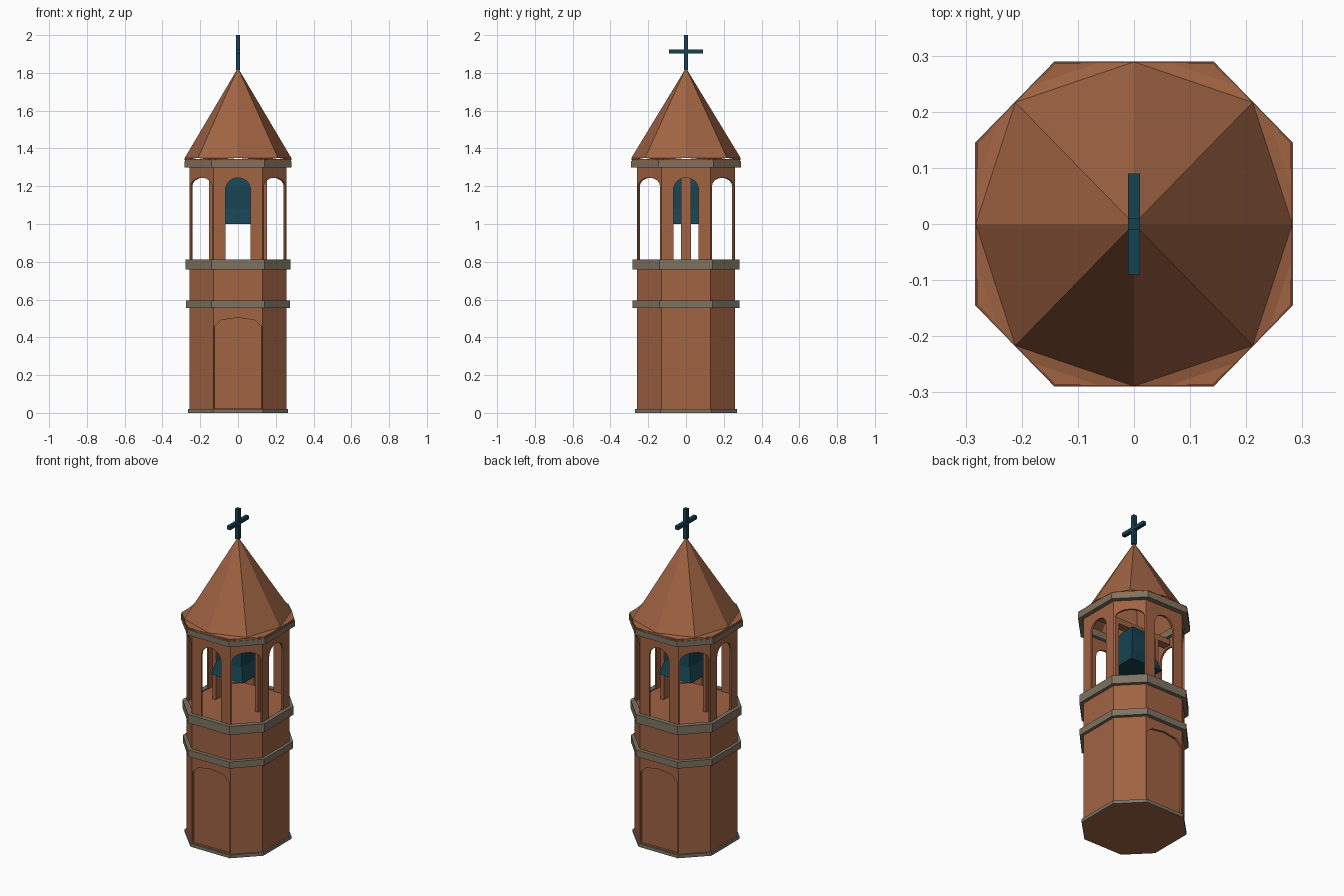
import bpy, bmesh, math
from mathutils import Vector

if "Cube" in bpy.data.objects:
    bpy.data.objects.remove(bpy.data.objects["Cube"])


def material(name, rgb):
    m = bpy.data.materials.new(name)
    m.diffuse_color = (*rgb, 1)
    m.use_nodes = True
    m.node_tree.nodes["Principled BSDF"].inputs["Base Color"].default_value = m.diffuse_color
    return m


BRICK = material("brick", (0.35, 0.125, 0.055))
STONE = material("stone", (0.21, 0.17, 0.12))
METAL = material("dark_metal", (0.008, 0.055, 0.08))


def finish(bm, name, mat, recalc=True):
    if recalc:
        bmesh.ops.recalc_face_normals(bm, faces=bm.faces)
    me = bpy.data.meshes.new(name)
    bm.to_mesh(me)
    bm.free()
    ob = bpy.data.objects.new(name, me)
    bpy.context.collection.objects.link(ob)
    me.materials.append(mat)
    return ob


def octagon(x, y, cx=None, cy=None):
    """Chamfered-square plan, counter-clockwise."""
    cx = cx or x * 0.5
    cy = cy or y * 0.5
    return [(x, -cy), (x, cy), (cx, y), (-cx, y), (-x, cy), (-x, -cy), (-cx, -y), (cx, -y)]


def box(name, lo, hi, mat):
    bm = bmesh.new()
    bmesh.ops.create_cube(bm, size=1)
    for v in bm.verts:
        v.co = [lo[i] + (v.co[i] + 0.5) * (hi[i] - lo[i]) for i in range(3)]
    return finish(bm, name, mat)


def slab(name, plan, z0, z1, mat):
    bm = bmesh.new()
    lo = [bm.verts.new((x, y, z0)) for x, y in plan]
    hi = [bm.verts.new((x, y, z1)) for x, y in plan]
    bm.faces.new(lo)
    bm.faces.new(hi)
    for i in range(len(plan)):
        j = (i + 1) % len(plan)
        bm.faces.new((lo[i], lo[j], hi[j], hi[i]))
    return finish(bm, name, mat)


def ring(name, outer, inner, z0, z1, mat):
    bm = bmesh.new()
    loops = [[bm.verts.new((x, y, z)) for x, y in p]
             for p, z in ((outer, z0), (outer, z1), (inner, z1), (inner, z0))]
    for k in range(4):
        a, b = loops[k], loops[(k + 1) % 4]
        for i in range(8):
            j = (i + 1) % 8
            bm.faces.new((a[i], a[j], b[j], b[i]))
    return finish(bm, name, mat)


def panel(name, p, q, z0, z1, hw=0, spring=0, top=0, n=8, t=0.012):
    """Wall panel from p to q with an optional arched opening, mitred to the inside."""
    p, q = Vector(p), Vector(q)
    mid, u = (p + q) / 2, (q - p).normalized()
    inward = Vector((-u.y, u.x))
    half = (q - p).length / 2
    out = [(-half, z0)]
    if hw:
        out.append((-hw, z0))
        for k in range(n + 1):
            a = math.pi * (1 - k / n)
            out.append((hw * math.cos(a), spring + (top - spring) * math.sin(a)))
        out.append((hw, z0))
    out += [(half, z0), (half, z1), (-half, z1)]
    bm = bmesh.new()

    def layer(d):
        vs = []
        for s, z in out:
            if abs(s) == half:
                s -= math.copysign(d * math.tan(math.pi / 8), s)
            w = mid + u * s + inward * d
            vs.append(bm.verts.new((w.x, w.y, z)))
        return vs
    a, b = layer(0), layer(t)
    caps = [bm.faces.new(a), bm.faces.new(b)]
    for i in range(len(a)):
        j = (i + 1) % len(a)
        bm.faces.new((a[i], a[j], b[j], b[i]))
    bmesh.ops.recalc_face_normals(bm, faces=bm.faces)
    bmesh.ops.triangulate(bm, faces=caps)
    return finish(bm, name, BRICK)


# Thin walls: shaft with two doorways, belfry with eight arched openings
plan = octagon(0.257, 0.26, 0.13, 0.13)
inner = octagon(0.225, 0.228, 0.117, 0.117)
for i in range(8):
    p, q = plan[i], plan[(i + 1) % 8]
    if i in (2, 6):
        panel("shaft_door_wall", p, q, 0.02, 0.78, 0.126, 0.456, 0.505, 4)
    else:
        panel("shaft_wall", p, q, 0.02, 0.78)
    if i % 2:
        panel("belfry_corner_arch", p, q, 0.8, 1.31, 0.081, 1.2, 1.245)
    else:
        panel("belfry_arch", p, q, 0.8, 1.31, 0.066, 1.185, 1.245)

# Floors and stone bands
slab("ground_floor", plan, 0.0, 0.022, BRICK)
slab("belfry_floor", octagon(0.25, 0.253, 0.127, 0.127), 0.775, 0.805, BRICK)
ring("base_band", octagon(0.266, 0.269), octagon(0.25, 0.253), 0.0, 0.02, STONE)
ring("lower_cornice", octagon(0.275, 0.283, 0.14, 0.14), inner, 0.555, 0.595, STONE)
ring("middle_cornice", octagon(0.277, 0.283, 0.14, 0.14), octagon(0.25, 0.253), 0.76, 0.812, STONE)
ring("upper_cornice", octagon(0.283, 0.29), inner, 1.3, 1.333, STONE)
ring("eave_plate", octagon(0.28, 0.287), inner, 1.333, 1.345, BRICK)

# Roof: eight facets ridged at the plan's edge midpoints, with small corner eaves
bm = bmesh.new()
eave = octagon(0.282, 0.289)
tip = bm.verts.new((0, 0, 1.826))
corner = [bm.verts.new((x, y, 1.338)) for x, y in eave]
ridge = [bm.verts.new(((eave[i][0] + eave[(i + 1) % 8][0]) / 2,
                       (eave[i][1] + eave[(i + 1) % 8][1]) / 2, 1.35)) for i in range(8)]
for i in range(8):
    j = (i + 1) % 8
    bm.faces.new((ridge[i], ridge[j], tip))
    bm.faces.new((ridge[i], corner[j], ridge[j]))
finish(bm, "roof", BRICK)

# Bell frame: two posts and a headstock
for s in (-1, 1):
    xs = sorted((s * 0.132, s * 0.154))
    box("bell_post", (xs[0], -0.026, 0.8), (xs[1], 0.026, 1.25), BRICK)
box("bell_headstock", (-0.24, -0.026, 1.25), (0.24, 0.026, 1.285), BRICK)

# Four-sided flared bell
bm = bmesh.new()
rows = [[bm.verts.new((x * h, y * h, z)) for x, y in ((-1, -1), (1, -1), (1, 1), (-1, 1))]
        for h, z in ((0.11, 1.0), (0.085, 1.08), (0.072, 1.2), (0.05, 1.25))]
for a, b in zip(rows, rows[1:]):
    for i in range(4):
        j = (i + 1) % 4
        bm.faces.new((a[i], a[j], b[j], b[i]))
bm.faces.new(rows[0])
bm.faces.new(rows[-1])
finish(bm, "bell", METAL)

# Cross on the tip
box("cross_shaft", (-0.011, -0.011, 1.815), (0.011, 0.011, 2.0), METAL)
box("cross_arm", (-0.011, -0.09, 1.903), (0.011, 0.09, 1.925), METAL)
